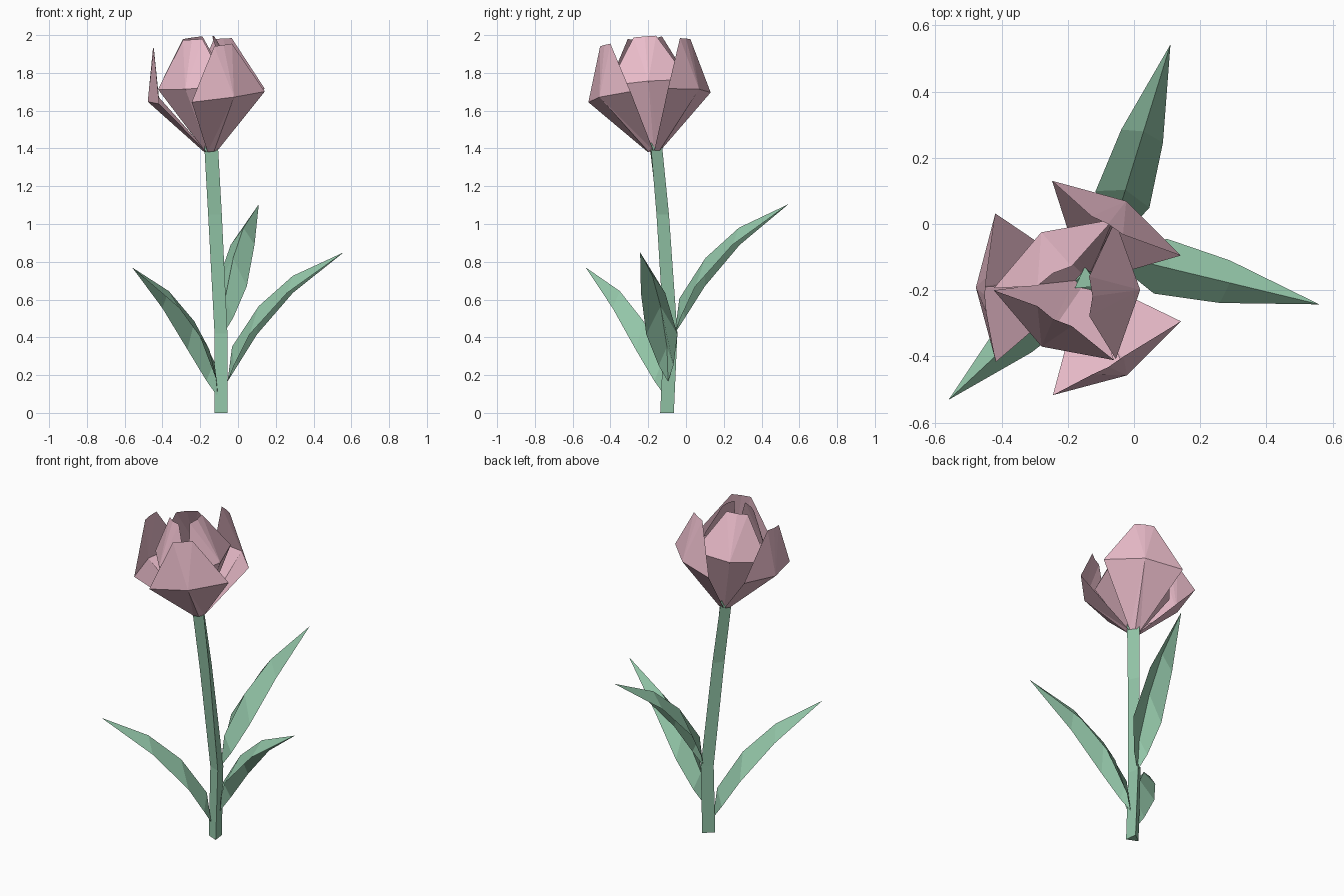
import bpy
from math import cos, sin, radians
from mathutils import Vector, Matrix

if "Cube" in bpy.data.objects:
    bpy.data.objects.remove(bpy.data.objects["Cube"])


def material(name, color):
    m = bpy.data.materials.new(name)
    m.diffuse_color = (*color, 1)
    m.use_nodes = True
    m.node_tree.nodes["Principled BSDF"].inputs["Base Color"].default_value = m.diffuse_color
    return m


GREEN = material("leaf_green", (0.29, 0.56, 0.39))
PINK = material("petal_pink", (0.82, 0.50, 0.59))


def build(name, verts, faces, mat):
    mesh = bpy.data.meshes.new(name)
    mesh.from_pydata([tuple(v) for v in verts], [], faces)
    mesh.materials.append(mat)
    mesh.update()
    ob = bpy.data.objects.new(name, mesh)
    bpy.context.collection.objects.link(ob)
    return ob


def grid_faces(rows, cols):
    return [(r * cols + c, r * cols + c + 1, (r + 1) * cols + c + 1, (r + 1) * cols + c)
            for r in range(rows - 1) for c in range(cols - 1)]


# Stem: three-sided bent tube with a slight twist
path = [(-0.082, -0.103, 0, 187), (-0.083, -0.085, 0.42, 190),
        (-0.12, -0.132, 1.05, 205), (-0.145, -0.17, 1.43, 215)]
verts, faces = [], []
for x, y, z, turn in path:
    for k in range(3):
        a = radians(turn + 120 * k)
        verts.append((x + 0.042 * cos(a), y + 0.042 * sin(a), z))
for r in range(len(path) - 1):
    for k in range(3):
        n = (k + 1) % 3
        faces.append((3 * r + k, 3 * r + n, 3 * r + 3 + n, 3 * r + 3 + k))
top = 3 * (len(path) - 1)
faces += [(2, 1, 0), (top, top + 1, top + 2)]
build("stem", verts, faces, GREEN)


# Leaves: raised midrib, two lower edges, pointed at both ends
# Stations: edge reach, edge half width, edge drop, rib reach, rib drop (from the tip)
STATIONS = [(0.075, 0.04, -0.60, 0.055, -0.50),
            (0.17, 0.085, -0.435, 0.20, -0.285),
            (0.37, 0.066, -0.215, 0.385, -0.125)]


def leaf(name, angle, reach, tip_z):
    verts = [(0.03, 0, -0.685)]
    for eu, w, ez, ru, rz in STATIONS:
        verts += [(eu, -w, ez), (ru, 0, rz), (eu, w, ez)]
    verts.append((reach, 0, 0))
    faces = [(0, 1, 2), (0, 2, 3)]
    faces += [tuple(i + 1 for i in f[::-1]) for f in grid_faces(3, 3)]
    faces += [(7, 10, 8), (8, 10, 9)]
    m = Matrix.Translation((-0.085, -0.088, tip_z)) @ Matrix.Rotation(radians(angle), 4, 'Z')
    build(name, [m @ Vector(v) for v in verts], faces, GREEN)


leaf("leaf_right", -13.5, 0.663, 0.85)
leaf("leaf_back", 72.8, 0.66, 1.105)
leaf("leaf_left", 223, 0.65, 0.77)


# Flower: three outer and three inner petals around a tilted axis
tilt = Vector((0, 0, 1)).rotation_difference(Vector((-0.1, -0.08, 1))).to_matrix().to_4x4()
HEAD = Matrix.Translation((-0.145, -0.17, 1.385)) @ tilt


def petal(name, angle, rows):
    # Rows: centre radius, edge radius, half width, height
    m = HEAD @ Matrix.Rotation(radians(angle), 4, 'Z')
    verts = []
    for rc, re, w, h in rows:
        verts += [m @ Vector((re, -w, h)), m @ Vector((rc, 0, h)), m @ Vector((re, w, h))]
    # Split each quad along the diagonal that meets the middle of the petal
    faces = []
    for a, b, c, d in grid_faces(3, 3):
        faces += [(a, b, c), (a, c, d)] if 4 in (a, c) else [(a, b, d), (b, c, d)]
    build(name, verts, faces, PINK)


OUTER = [(0.035, 0.02, 0.03, 0), (0.305, 0.245, 0.225, 0.295), (0.25, 0.245, 0.055, 0.572)]
INNER = [(0.025, 0.015, 0.03, 0.01), (0.20, 0.125, 0.21, 0.355), (0.08, 0.07, 0.06, 0.605)]
for i in range(3):
    petal(f"outer_petal_{i + 1}", 60 + 120 * i, OUTER)
    petal(f"inner_petal_{i + 1}", 120 * i, INNER)
